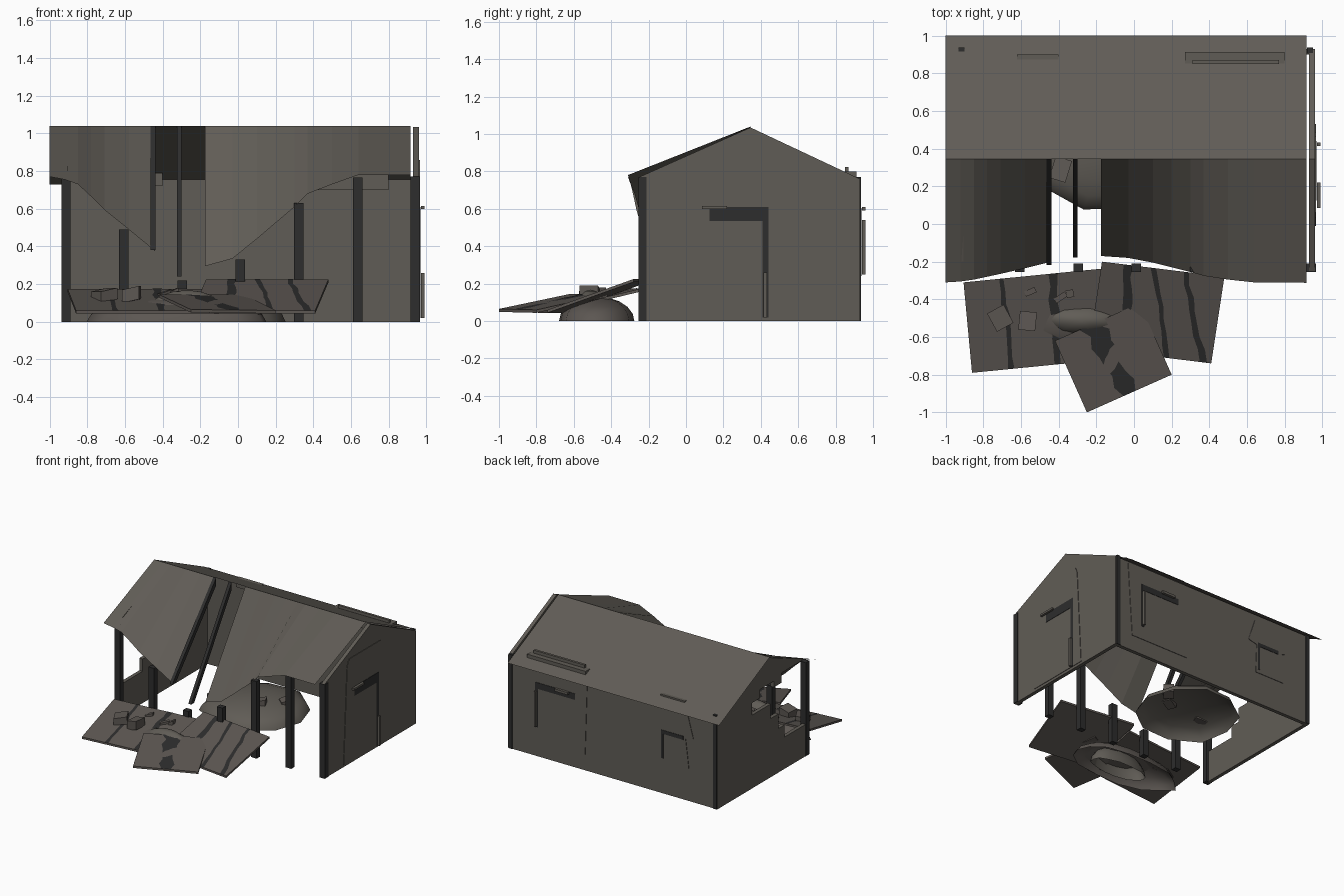
import bpy, math, random
from mathutils import Vector

if "Cube" in bpy.data.objects:
    bpy.data.objects.remove(bpy.data.objects["Cube"])

random.seed(4)


def material(name, rgb):
    m = bpy.data.materials.new(name)
    m.diffuse_color = (*rgb, 1)
    m.use_nodes = True
    m.node_tree.nodes["Principled BSDF"].inputs["Base Color"].default_value = m.diffuse_color
    return m


STONE = material("warm grey plaster", (0.118, 0.108, 0.093))
SLAB = material("brown grey slab", (0.108, 0.095, 0.085))
WOOD = material("charred wood", (0.026, 0.026, 0.026))


def make(name, verts, faces, mat):
    me = bpy.data.meshes.new(name)
    me.from_pydata([tuple(v) for v in verts], [], faces)
    me.update()
    ob = bpy.data.objects.new(name, me)
    bpy.context.collection.objects.link(ob)
    me.materials.append(mat)
    return ob


def prism(name, ring, offset, mat):
    """Extrude a closed ring of points along an offset vector."""
    n = len(ring)
    ring = [Vector(p) for p in ring]
    off = Vector(offset)
    normal = sum(((ring[i] - ring[0]).cross(ring[(i + 1) % n] - ring[0]) for i in range(n)), Vector())
    if normal.dot(off) < 0:
        ring.reverse()
    verts = ring + [p + off for p in ring]
    faces = [tuple(reversed(range(n))), tuple(range(n, 2 * n))]
    faces += [(i, (i + 1) % n, n + (i + 1) % n, n + i) for i in range(n)]
    return make(name, verts, faces, mat)


def box(name, x0, x1, y0, y1, z0, z1, mat):
    return prism(name, [(x0, y0, z0), (x1, y0, z0), (x1, y1, z0), (x0, y1, z0)], (0, 0, z1 - z0), mat)


# Walls: intact gable, plain back wall, broken gable
RIDGE_Y, RIDGE_Z = 0.345, 1.035
gable = [(-0.25, 0), (0.93, 0), (0.93, 0.76), (RIDGE_Y, RIDGE_Z), (-0.25, 0.77)]
prism("right_gable_wall", [(0.93, y, z) for y, z in gable], (0.03, 0, 0), STONE)
box("back_wall", -0.93, 0.93, 0.9, 0.93, 0, 0.755, STONE)
broken = [(0.93, 0), (-0.22, 0), (-0.22, 0.26), (0.06, 0.26), (0.06, 0.36), (0.14, 0.36), (0.14, 0.48),
          (0.24, 0.48), (0.24, 0.6), (0.48, 0.6), (0.48, 0.7), (0.38, 0.7), (0.38, 0.77), (0.2, 0.77),
          (0.2, 0.72), (0.1, 0.72), (0.1, 0.8), (-0.2, 0.8), (RIDGE_Y, 1.02), (0.93, 0.745)]
prism("left_broken_wall", [(-0.935, y, z) for y, z in broken], (0.03, 0, 0), STONE)

# Back roof sheet
make("back_roof", [(-1, RIDGE_Y, 1.04), (0.915, RIDGE_Y, 1.04), (0.915, 1, 0.73), (-1, 1, 0.73)],
     [(0, 1, 2, 3)], STONE)


# Sagging front roof: ruled strips from the ridge to a drooping eave
def sagging_roof(name, eave):
    n = len(eave)
    verts = [(x, RIDGE_Y, 1.04) for x, y, z in eave] + eave
    make(name, verts, [(i, n + i, n + i + 1, i + 1) for i in range(n - 1)], STONE)


sagging_roof("front_roof_left", [(-1, -0.31, 0.77), (-0.92, -0.305, 0.755), (-0.85, -0.295, 0.73),
                                 (-0.78, -0.28, 0.665), (-0.71, -0.265, 0.595), (-0.58, -0.235, 0.49),
                                 (-0.44, -0.2, 0.375)])
sagging_roof("front_roof_right", [(-0.175, -0.17, 0.295), (-0.03, -0.18, 0.335), (0.1, -0.205, 0.44),
                                  (0.2, -0.23, 0.525), (0.3, -0.255, 0.61), (0.37, -0.275, 0.68),
                                  (0.5, -0.295, 0.73), (0.64, -0.31, 0.78), (0.915, -0.312, 0.78)])

# Bare rafters
for x, y, z in ((-0.465, -0.205, 0.38), (-0.325, -0.165, 0.24)):
    prism("rafter", [(x, RIDGE_Y, 1.04), (x, y, z + 0.025), (x, y - 0.012, z), (x, y + 0.025, z),
                     (x, RIDGE_Y, 0.98)], (0.026, 0, 0), WOOD)

# Front posts, whole and snapped
for x, top in ((-0.913, 0.765), (-0.607, 0.49), (-0.295, 0.22), (0.012, 0.33), (0.322, 0.63),
               (0.635, 0.765), (0.94, 0.77)):
    box("front_post", x - 0.025, x + 0.025, -0.255, -0.21, 0, top, WOOD)
for x in (-0.92, 0.93):
    box("back_post", x - 0.012, x + 0.02, 0.905, 0.936, 0, 0.77, WOOD)


# Door in the right wall
surround = [(-0.01, 0.02), (0.53, 0.02), (0.485, 0.81), (0.465, 0.86), (0.06, 0.86), (0.035, 0.81)]
prism("door_surround", [(0.961, y, z) for y, z in surround], (0.004, 0, 0), STONE)
lintel = [(0.125, 0.535), (0.41, 0.535), (0.41, 0.02), (0.44, 0.02), (0.44, 0.61), (0.125, 0.61)]
prism("door_shadow_gap", [(0.965, y, z) for y, z in lintel], (0.003, 0, 0), WOOD)
box("door_head_trim", 0.972, 0.99, 0.085, 0.22, 0.598, 0.614, STONE)
box("door_jamb_trim", 0.972, 0.99, 0.415, 0.432, 0.02, 0.26, STONE)

# Back windows with patched surrounds
large = [(0.8, 0.13), (0.26, 0.13), (0.24, 0.74), (0.84, 0.74)]
prism("large_window_surround", [(x, 0.93, z) for x, z in large], (0, 0.004, 0), STONE)
box("large_window_cap", 0.27, 0.8, 0.84, 0.912, 0.7, 0.8, STONE)
box("large_window_cap_top", 0.31, 0.77, 0.85, 0.87, 0.78, 0.825, STONE)
gap = [(0.71, 0.24), (0.685, 0.24), (0.685, 0.555), (0.35, 0.555), (0.35, 0.605), (0.71, 0.605)]
prism("large_window_gap", [(x, 0.934, z) for x, z in gap], (0, 0.003, 0), WOOD)
box("large_window_jamb", 0.69, 0.705, 0.94, 0.96, 0.25, 0.54, STONE)
box("large_window_head", 0.4, 0.52, 0.94, 0.96, 0.59, 0.61, STONE)
small = [(-0.41, 0.26), (-0.68, 0.26), (-0.65, 0.5), (-0.72, 0.52), (-0.67, 0.7), (-0.4, 0.7), (-0.34, 0.52), (-0.42, 0.5)]
prism("small_window_surround", [(x, 0.93, z) for x, z in small], (0, 0.004, 0), STONE)
gap = [(-0.43, 0.29), (-0.45, 0.29), (-0.45, 0.49), (-0.63, 0.49), (-0.63, 0.52), (-0.43, 0.52)]
prism("small_window_gap", [(x, 0.934, z) for x, z in gap], (0, 0.003, 0), WOOD)
box("small_window_cap", -0.62, -0.4, 0.86, 0.9, 0.72, 0.79, STONE)


# Fallen slabs with jagged cracks laid on their tops
def slab(name, corners, cracks):
    a, b, c, d = [Vector(p) for p in corners]      # back left, back right, front right, front left
    prism(name, [a, b, c, d], (0, 0, -0.016), SLAB)

    def at(u, v):
        return a.lerp(b, u).lerp(d.lerp(c, u), v) + Vector((0, 0, 0.001))
    for u0, u1, width in cracks:
        left, right = [], []
        for i in range(8):
            v = i / 7
            u = u0 + (u1 - u0) * v + random.uniform(-0.25, 0.25) * width
            w = width * random.uniform(0.35, 0.6)
            left.append(at(u - w, v))
            right.append(at(u + w, v))
        make(name + "_crack", left + right, [(i, i + 1, i + 9, i + 8) for i in range(7)], WOOD)


slab("left_slab", [(-0.905, -0.31, 0.175), (-0.15, -0.235, 0.175), (-0.15, -0.72, 0.06), (-0.86, -0.79, 0.06)],
     [(0.27, 0.3, 0.04), (0.62, 0.64, 0.06)])
slab("right_slab", [(-0.17, -0.2, 0.225), (0.48, -0.28, 0.225), (0.41, -0.74, 0.06), (-0.24, -0.66, 0.06)],
     [(0.2, 0.3, 0.07), (0.43, 0.64, 0.045), (0.68, 0.93, 0.05)])
slab("front_slab", [(-0.42, -0.62, 0.145), (0.03, -0.42, 0.145), (0.2, -0.8, 0.06), (-0.25, -1, 0.065)],
     [(0.42, 0.52, 0.2)])


# Rubble mounds: low domes with a slightly uneven rim
def mound(name, cx, cy, rx, ry, h, sides, mat):
    verts, rings = [], 5
    wobble = [random.uniform(0.93, 1.05) for _ in range(sides)]
    for r in range(rings):
        t = r / rings * math.pi / 2
        for i in range(sides):
            ang = math.tau * i / sides
            k = math.cos(t) * wobble[i]
            verts.append((cx + rx * k * math.cos(ang), cy + ry * k * math.sin(ang), h * math.sin(t)))
    verts.append((cx, cy, h))
    faces = [(r * sides + i, r * sides + (i + 1) % sides, (r + 1) * sides + (i + 1) % sides, (r + 1) * sides + i)
             for r in range(rings - 1) for i in range(sides)]
    faces += [((rings - 1) * sides + i, (rings - 1) * sides + (i + 1) % sides, rings * sides) for i in range(sides)]
    ob = make(name, verts, faces, mat)
    for p in ob.data.polygons:
        p.use_smooth = True


mound("inner_rubble_mound", -0.14, 0.45, 0.42, 0.4, 0.13, 10, STONE)
mound("front_rubble_mound", -0.3, -0.47, 0.48, 0.21, 0.13, 14, SLAB)
mound("front_mound_crown", -0.27, -0.51, 0.25, 0.1, 0.168, 14, STONE)


# Loose stones
def stone(x, y, z, sx, sy, sz, turn):
    c, s = math.cos(turn), math.sin(turn)
    ring = [(x + c * px * sx - s * py * sy, y + s * px * sx + c * py * sy, z + 0.02 * px)
            for px, py in ((-0.5, -0.5), (0.5, -0.5), (0.5, 0.5), (-0.5, 0.5))]
    prism("loose_stone", ring, (0, 0, sz), SLAB)


for args in ((-0.71, -0.5, 0.11, 0.1, 0.11, 0.06, 0.5), (-0.565, -0.515, 0.11, 0.09, 0.1, 0.07, -0.1),
             (-0.55, -0.36, 0.15, 0.06, 0.03, 0.02, 0.4), (-0.39, -0.39, 0.14, 0.07, 0.03, 0.02, 0.6),
             (-0.34, -0.37, 0.14, 0.04, 0.04, 0.03, 0.2), (-0.39, 0.29, 0.09, 0.09, 0.12, 0.05, -0.3),
             (-0.05, 0.35, 0.1, 0.1, 0.07, 0.05, 0.4), (0.08, 0.5, 0.07, 0.08, 0.08, 0.06, 0.9)):
    stone(*args)
